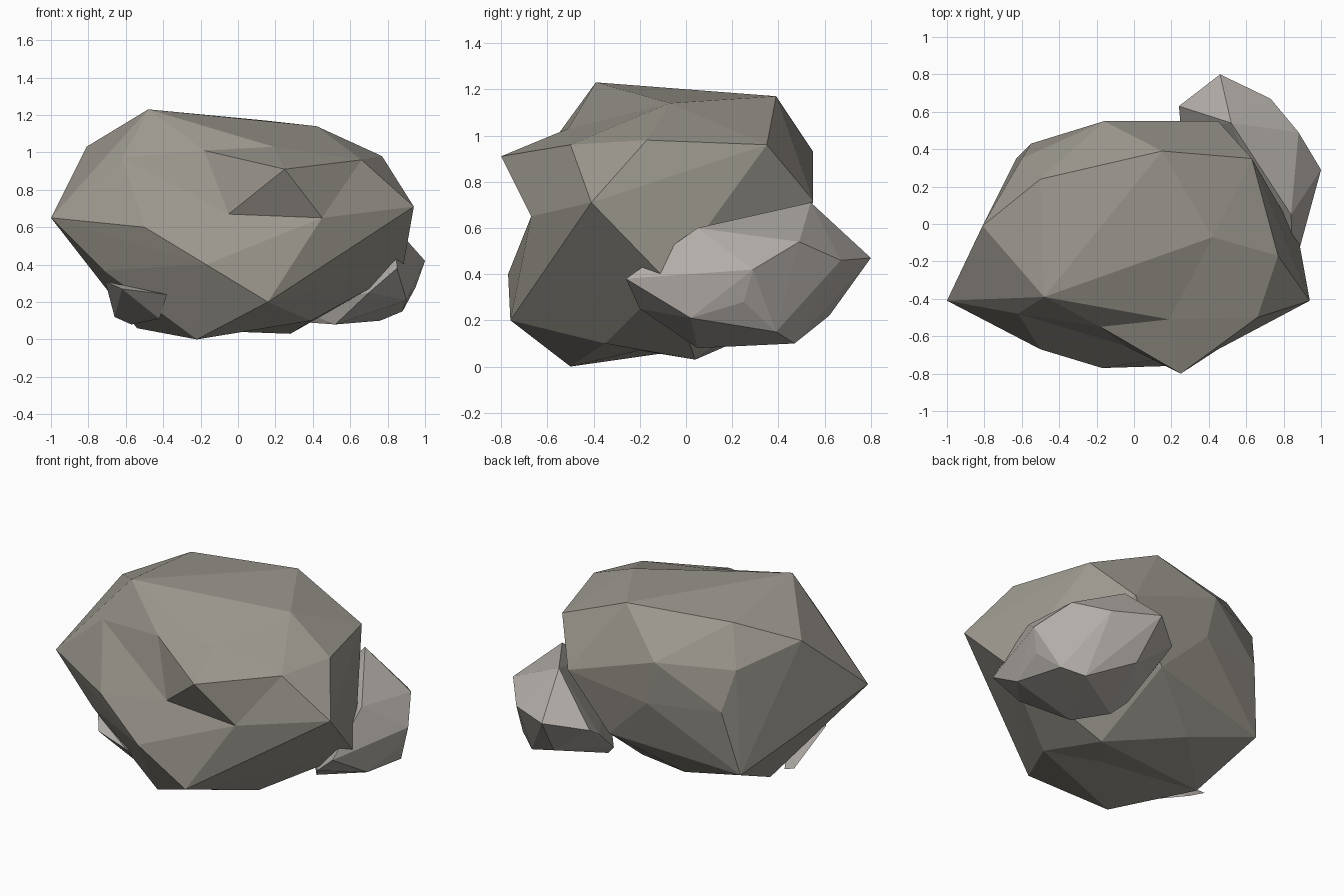
import bpy, bmesh
from mathutils import Vector

if "Cube" in bpy.data.objects:
    bpy.data.objects.remove(bpy.data.objects["Cube"])


def material(name, rgb):
    m = bpy.data.materials.new(name)
    m.diffuse_color = (*rgb, 1)
    m.use_nodes = True
    m.node_tree.nodes["Principled BSDF"].inputs["Base Color"].default_value = m.diffuse_color
    return m


def dent(bm, p, ring):
    """Replace the faces spanned by the ring of corners with a fan around an inset point."""
    ring = [Vector(r) for r in ring]
    inside = lambda v: any((v.co - r).length < 1e-4 for r in ring)
    faces = [f for f in bm.faces if all(inside(v) for v in f.verts)]
    if not faces:
        return
    rim = [e for e in {e for f in faces for e in f.edges}
           if sum(f in faces for f in e.link_faces) == 1]
    bmesh.ops.delete(bm, geom=faces, context='FACES_KEEP_BOUNDARY')
    c = bm.verts.new(p)
    for e in rim:
        if e.is_valid:
            bm.faces.new((e.verts[0], e.verts[1], c))


def boulder(name, points, mat, dents=()):
    """Faceted stone: convex hull of its corners with optional chipped hollows."""
    bm = bmesh.new()
    for p in points:
        bm.verts.new(p)
    bmesh.ops.convex_hull(bm, input=bm.verts[:])
    for p, ring in dents:
        dent(bm, p, ring)
    bmesh.ops.delete(bm, geom=[v for v in bm.verts if not v.link_faces], context='VERTS')
    bmesh.ops.recalc_face_normals(bm, faces=bm.faces[:])
    me = bpy.data.meshes.new(name)
    bm.to_mesh(me)
    bm.free()
    me.materials.append(mat)
    ob = bpy.data.objects.new(name, me)
    bpy.context.collection.objects.link(ob)
    return ob


dark = material("stone_dark", (0.33, 0.31, 0.27))
light = material("stone_light", (0.45, 0.42, 0.39))

# Main boulder: corners that border the chips are named
peak, brow, ledge = (-.48, -.39, 1.23), (.25, -.80, .91), (.19, -.51, 1.03)
shoulder, cheek, chin = (-.62, -.48, .97), (-.50, -.67, .60), (-.17, -.77, .40)
tip, ridge, crown = (.94, -.41, .71), (.66, -.50, .96), (.42, -.07, 1.14)
front_foot, keel = (.16, -.76, .20), (-.22, -.50, 0)
foot_r, foot_b, foot_l = (.39, -.35, .10), (.28, .04, .03), (-.54, -.08, .06)
jaw, hollow, fold = (.45, -.67, .65), (-.05, -.65, .67), (-.18, -.55, 1.01)

upper = [peak, brow, shoulder, ridge, crown, (-.81, -.01, 1.03), (.05, -.17, 1.16),
         (.15, .39, 1.17), (-.50, .24, 1.16), (.77, -.17, .98), (.63, .35, .96),
         (-.16, .55, .93), (-.60, .35, .92)]
middle = [cheek, chin, tip, (-1, -.41, .65), (-.72, -.44, .37), (.88, -.08, .37),
          (.45, .55, .72), (-.10, .54, .65), (-.55, .43, .67)]
lower = [front_foot, keel, foot_r, foot_b, foot_l, (-.18, .27, .13), (-.63, .35, .26),
         (.20, .49, .36)]
boulder("main_boulder", upper + middle + lower, dark, [
    (jaw, [brow, ridge, tip, front_foot, chin]),
    (hollow, [shoulder, cheek, chin, jaw, brow]),
    (ledge, [peak, brow, crown, ridge]),
    (fold, [peak, shoulder, brow, hollow, ledge]),
    ((.10, -.20, .07), [keel, foot_r, foot_b, foot_l]),
])

# Smaller stone leaning on the back right
boulder("side_stone", [
    (1, .29, .42), (.88, .49, .54), (.46, .80, .47), (.73, .67, .46), (.52, .54, .71),
    (.24, .63, .42), (.84, .05, .60), (.85, -.26, .38), (.70, -.20, .25), (.90, .02, .21),
    (.95, .25, .28), (.88, .39, .15), (.76, .47, .10), (.50, .62, .22), (.52, .05, .08),
    (.38, .24, .09), (.30, .30, .17), (.25, .52, .35)], light)

# Small chip poking out beneath the left front
boulder("base_chip", [
    (-.71, -.40, .31), (-.66, -.15, .12), (-.57, -.18, .08), (-.42, -.44, .11),
    (-.62, -.52, .27), (-.38, -.58, .24)], light)
